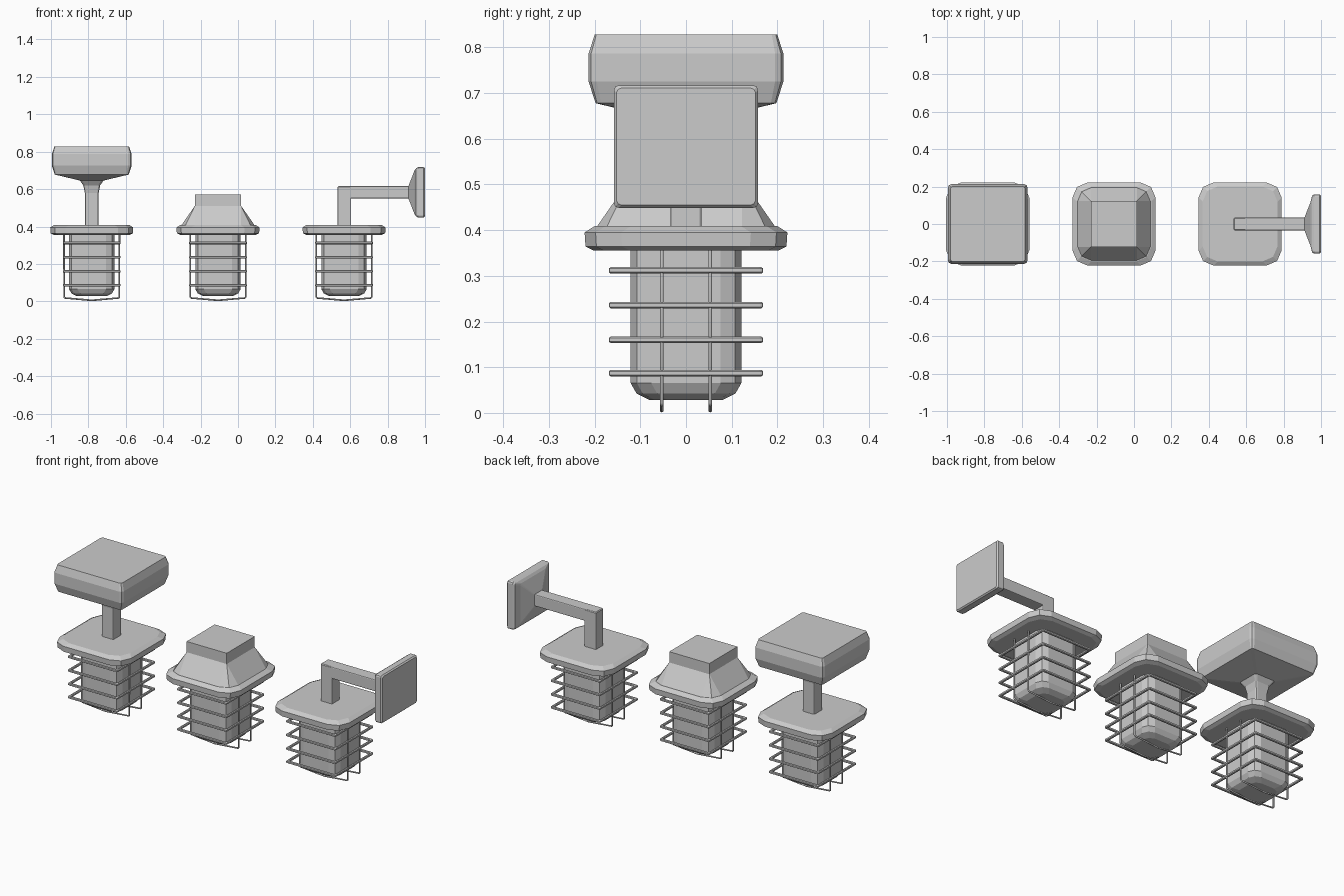
import bpy, bmesh
from mathutils import Matrix

if "Cube" in bpy.data.objects:
    bpy.data.objects.remove(bpy.data.objects["Cube"])


def outline(hx, hy, c):
    """Rectangle with two-facet corners, counter-clockwise."""
    k = 0.3 * c
    q = [(hx, hy - c), (hx - k, hy - k), (hx - c, hy)]
    r = q + [(-x, y) for x, y in reversed(q)]
    return r + [(-x, -y) for x, y in r]


def loft(name, sections, loc=(0, 0, 0), rot=None, ring=False):
    """Stack of rounded rectangles (hx, hy, corner, z); ring closes the section."""
    bm = bmesh.new()
    rows = [[bm.verts.new((x, y, z)) for x, y in outline(hx, hy, c)]
            for hx, hy, c, z in sections]
    n = len(rows[0])
    pairs = list(zip(rows, rows[1:]))
    if ring:
        pairs.append((rows[-1], rows[0]))
    else:
        bm.faces.new(rows[0][::-1])
        bm.faces.new(rows[-1])
    for a, b in pairs:
        for i in range(n):
            j = (i + 1) % n
            bm.faces.new((a[i], a[j], b[j], b[i]))
    bmesh.ops.remove_doubles(bm, verts=bm.verts, dist=0.0003)
    bmesh.ops.recalc_face_normals(bm, faces=bm.faces)
    if rot:
        bm.transform(rot)
    me = bpy.data.meshes.new(name)
    bm.to_mesh(me)
    bm.free()
    ob = bpy.data.objects.new(name, me)
    ob.location = loc
    bpy.context.collection.objects.link(ob)
    return ob


def wire(name, pts, loc, r=0.0045):
    cu = bpy.data.curves.new(name, 'CURVE')
    cu.dimensions = '3D'
    cu.bevel_depth = r
    cu.bevel_resolution = 1
    cu.use_fill_caps = True
    sp = cu.splines.new('POLY')
    sp.points.add(len(pts) - 1)
    for p, co in zip(sp.points, pts):
        p.co = (*co, 1)
    ob = bpy.data.objects.new(name, cu)
    ob.location = loc
    bpy.context.collection.objects.link(ob)


def caged_lamp(tag, x):
    loc = (x, 0, 0)
    # glass globe
    loft(tag + "_globe", [(0.08, 0.08, 0.04, 0.028), (0.108, 0.108, 0.045, 0.042),
                          (0.121, 0.121, 0.045, 0.065), (0.121, 0.121, 0.045, 0.365)], loc)
    # flange
    loft(tag + "_flange", [(0.202, 0.202, 0.08, 0.355), (0.22, 0.22, 0.08, 0.364),
                           (0.222, 0.222, 0.08, 0.395), (0.2, 0.2, 0.08, 0.409)], loc)
    # horizontal guard rings
    a, b = 0.154, 0.169
    for i, z in enumerate((0.087, 0.16, 0.236, 0.312)):
        prof = [(0, -0.004), (0, 0.004), (-0.004, 0.007), (-0.009, 0.007),
                (-0.013, 0.004), (-0.013, -0.004), (-0.009, -0.007), (-0.004, -0.007)]
        loft(f"{tag}_guard_ring_{i}", [(a + d, b + d, 0.006, z + h) for d, h in prof],
             loc, ring=True)
    # U-shaped guard wires
    for s in (-1, 1):
        y = s * 0.053
        wire(f"{tag}_guard_wire_{'left' if s < 0 else 'right'}",
             [(-0.148, y, 0.36), (-0.148, y, 0.023), (-0.143, y, 0.018), (0, y, 0.0055),
              (0.143, y, 0.018), (0.148, y, 0.023), (0.148, y, 0.36)], loc)


XP, XC, XW = -0.782, -0.107, 0.567
caged_lamp("pendant", XP)
caged_lamp("ceiling", XC)
caged_lamp("wall", XW)

# pendant: stem and mounting box
loft("pendant_stem", [(0.037, 0.037, 0.008, 0.4), (0.037, 0.037, 0.008, 0.58),
                      (0.045, 0.045, 0.01, 0.62), (0.066, 0.066, 0.014, 0.65)], (XP, 0, 0))
loft("pendant_mounting_box", [(0.06, 0.06, 0.01, 0.645), (0.198, 0.198, 0.012, 0.678),
                              (0.213, 0.213, 0.018, 0.725), (0.213, 0.213, 0.018, 0.787),
                              (0.2, 0.2, 0.012, 0.828)], (XP, 0, 0))

# ceiling: tapered hood and top block
loft("ceiling_hood", [(0.197, 0.197, 0.075, 0.405), (0.124, 0.124, 0.001, 0.51),
                      (0.124, 0.124, 0.001, 0.57)], (XC, 0, 0))

# wall: upright, arm and back plate (lofted along x)
along_x = Matrix.Rotation(1.5707963, 4, 'Y')
loft("wall_upright", [(0.036, 0.034, 0.005, 0.4), (0.036, 0.034, 0.005, 0.612),
                      (0.032, 0.03, 0.005, 0.616)], (XW + 0.002, 0, 0))
loft("wall_arm", [(0.033, 0.034, 0.005, 0.57), (0.033, 0.034, 0.005, 0.93)],
     (0, 0, 0.583), along_x)
loft("wall_back_plate", [(0.035, 0.036, 0.005, 0.912), (0.115, 0.115, 0.01, 0.943),
                         (0.128, 0.152, 0.01, 0.952), (0.134, 0.158, 0.01, 0.962),
                         (0.134, 0.158, 0.01, 0.993), (0.128, 0.152, 0.01, 1.0)],
     (0, 0, 0.583), along_x)
